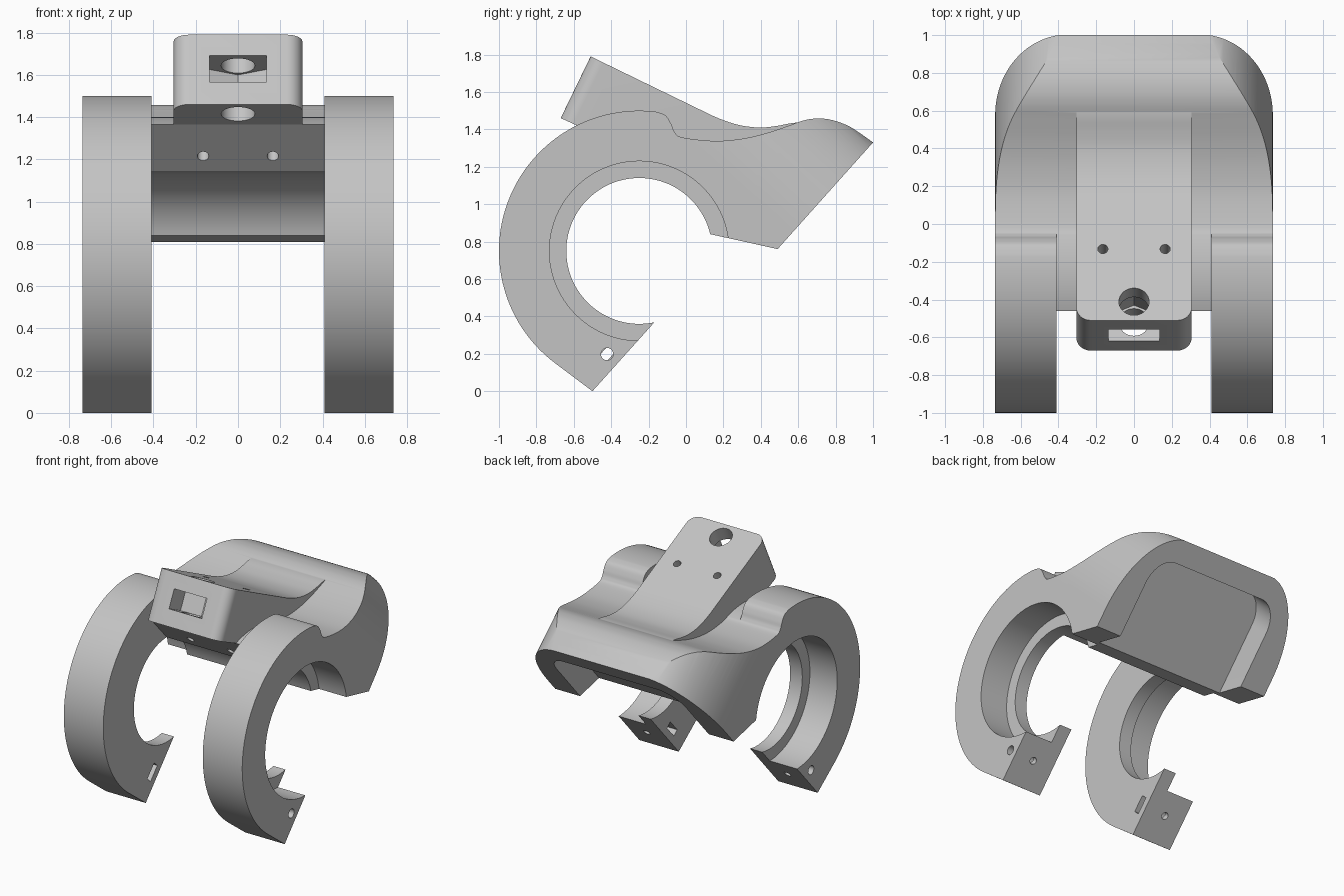
import bpy, bmesh
from math import sin, cos, pi, radians
from mathutils import Vector

if "Cube" in bpy.data.objects:
    bpy.data.objects.remove(bpy.data.objects["Cube"])

grey = bpy.data.materials.new("light_grey")
grey.use_nodes = True
grey.diffuse_color = (0.55, 0.55, 0.55, 1)
grey.node_tree.nodes["Principled BSDF"].inputs["Base Color"].default_value = (0.55, 0.55, 0.55, 1)

X, Y, Z = Vector((1, 0, 0)), Vector((0, 1, 0)), Vector((0, 0, 1))
SLANT = Vector((0, 0.667, 0.745)).normalized()    # up the slanted rear face
INWARD = X.cross(SLANT)                           # into the slanted rear face
TOP = Vector((0, 0.9, -0.436)).normalized()       # along the top of the mount block
ORIGIN = Vector((0, 0, 0))
REAR = Vector((0, 0.49, 0.76))
TIP = Vector((0, -0.5, 0))
BLOCK = Vector((0, -0.51, 1.79))
CY, CZ, HALF, GAP = -0.25, 0.75, 0.735, 0.41


def arc(cx, cy, rx, ry, a0, a1, n):
    angles = [radians(a0 + (a1 - a0) * i / n) for i in range(n + 1)]
    return [(cx + rx * cos(a), cy + ry * sin(a)) for a in angles]


def circle(cx, cy, r, n=32):
    return arc(cx, cy, r, r, 0, 360, n)[:-1]


def rect(x0, y0, x1, y1):
    return [(x0, y0), (x1, y0), (x1, y1), (x0, y1)]


def spline(pts, n=5):
    """Smooth curve through the given points."""
    p = [Vector(q) for q in [pts[0]] + pts + [pts[-1]]]
    out = []
    for a, b, c, d in zip(p, p[1:], p[2:], p[3:]):
        for i in range(n):
            t = i / n
            q = 0.5 * (2 * b + (c - a) * t + (2 * a - 5 * b + 4 * c - d) * t ** 2
                       + (3 * b - a - 3 * c + d) * t ** 3)
            out.append((q.x, q.y))
    return out + [pts[-1]]


def prism(name, pts, origin, u, v, lo, hi, rounded=0):
    """Extrude a 2D outline along u x v; optionally round the edges next to its first vertex."""
    w = u.cross(v)
    bm = bmesh.new()
    ends = [[bm.verts.new(origin + u * a + v * b + w * h) for a, b in pts] for h in (lo, hi)]
    bm.faces.new(ends[0])
    bm.faces.new(ends[1])
    for i in range(len(pts)):
        j = (i + 1) % len(pts)
        bm.faces.new((ends[0][i], ends[0][j], ends[1][j], ends[1][i]))
    bmesh.ops.recalc_face_normals(bm, faces=bm.faces)
    if rounded:
        edges = [bm.edges.get((e[0], e[-1])) for e in ends]
        bmesh.ops.bevel(bm, geom=edges, offset=rounded, segments=8, profile=0.5, affect='EDGES')
    mesh = bpy.data.meshes.new(name)
    bm.to_mesh(mesh)
    bm.free()
    mesh.materials.append(grey)
    obj = bpy.data.objects.new(name, mesh)
    bpy.context.collection.objects.link(obj)
    return obj


def combine(target, tool, operation='DIFFERENCE'):
    """Apply a boolean and remove the tool."""
    tool.hide_render = True
    mod = target.modifiers.new("shape", 'BOOLEAN')
    mod.operation, mod.solver, mod.object = operation, 'EXACT', tool
    bpy.context.view_layer.objects.active = target
    bpy.ops.object.modifier_apply(modifier=mod.name)
    bpy.data.objects.remove(tool)


# Side profile: open ring running into a humped rear body
hump = spline([(-0.16, 1.494), (-0.11, 1.475), (-0.08, 1.43), (-0.06, 1.385), (-0.02, 1.357),
               (0.15, 1.338), (0.3, 1.35), (0.43, 1.38), (0.55, 1.42), (0.63, 1.448),
               (0.7, 1.458), (0.78, 1.45), (0.88, 1.412), (1.0, 1.33)])
profile = (arc(CY, CZ, 0.39, 0.39, 13.3, 282, 72) + [(-0.5, 0)]
           + arc(CY, CZ, 0.75, 0.75, 233, 84, 60) + hump + [(0.49, 0.76)])
body = prism("clamp_body", profile, ORIGIN, Y, Z, -0.8, 0.8)

# Rounded rear corners, swept square to the slanted face
trim = (arc(0.35, 0.13, HALF - 0.35, 0.64, 0, 90, 24)
        + arc(-0.35, 0.13, HALF - 0.35, 0.64, 90, 180, 24) + [(-HALF, -2), (HALF, -2)])
combine(body, prism("corner_trim", trim, REAR, X, SLANT, -0.2, 2.5), 'INTERSECT')

# Space between the two ring arms, leaving a thinner bridge
gap = (arc(CY, CZ, 0.65, 0.65, 70.2, 108.9, 16)
       + [(-0.25, 1.138), (-0.25, 0.75), (0, 0.3), (0, -0.2), (-1.2, -0.2), (-1.2, 1.7), (-0.03, 1.7)])
combine(body, prism("arm_gap", gap, ORIGIN, Y, Z, -GAP, GAP))

# Counterbores from the outer faces, leaving a lip inside
for lo, hi in ((0.51, 0.9), (-0.9, -0.51)):
    combine(body, prism("counterbore", circle(CY, CZ, 0.48, 96), ORIGIN, Y, Z, lo, hi))

# Sloped mount block flowing back into the hump
block_top = spline([(0.08, 1.503), (0.16, 1.465), (0.25, 1.432), (0.33, 1.415), (0.41, 1.41),
                    (0.49, 1.419), (0.57, 1.434), (0.66, 1.44)])
block = ([(-0.51, 1.79)] + block_top
         + [(0.64, 1.3), (0, 1.25), (-0.3, 1.25), (-0.46, 1.365), (-0.67, 1.46)])
combine(body, prism("mount_block", block, ORIGIN, Y, Z, -0.305, 0.305, rounded=0.075), 'UNION')

# Recess in the slanted rear face, open at the bottom
recess = (arc(0.38, 0.4, 0.15, 0.2, 0, 90, 12) + arc(-0.38, 0.4, 0.15, 0.2, 90, 180, 12)
          + [(-0.53, -0.3), (0.53, -0.3)])
combine(body, prism("rear_recess", recess, REAR, X, SLANT, -0.2, 0.2))

# Bolt hole, nut window and two screw holes in the mount block
window = [(-0.135, -0.1), (0.135, -0.1), (0.135, 0.15), (0, 0.21), (-0.135, 0.15)]
combine(body, prism("nut_window", window, BLOCK, X, TOP, -0.25, -0.11))
combine(body, prism("bolt_hole", circle(0, 0.11, 0.08), BLOCK, X, TOP, -0.5, 0.1))
for side in (-1, 1):
    combine(body, prism("screw_hole", circle(side * 0.165, 0.42, 0.027, 20), BLOCK, X, TOP, -0.6, 0.1))

# Fixing holes and nut slots at the free ends of the arms
for side in (-1, 1):
    def across(name, pts, a, b):
        lo, hi = sorted((side * a, side * b))
        combine(body, prism(name, pts, TIP, SLANT, INWARD, lo, hi))
    across("side_hole", circle(0.2, 0.074, 0.033, 20), 0.45, 0.9)
    across("nut_slot", rect(0.14, 0.05, 0.26, 0.1), 0.3, 0.5)
    combine(body, prism("end_hole", circle(side * 0.58, 0.2, 0.025, 20), TIP, X, SLANT, -0.1, 0.2))

bpy.ops.object.select_all(action='DESELECT')
body.select_set(True)
bpy.context.view_layer.objects.active = body
bpy.ops.object.shade_smooth_by_angle(angle=radians(30))
